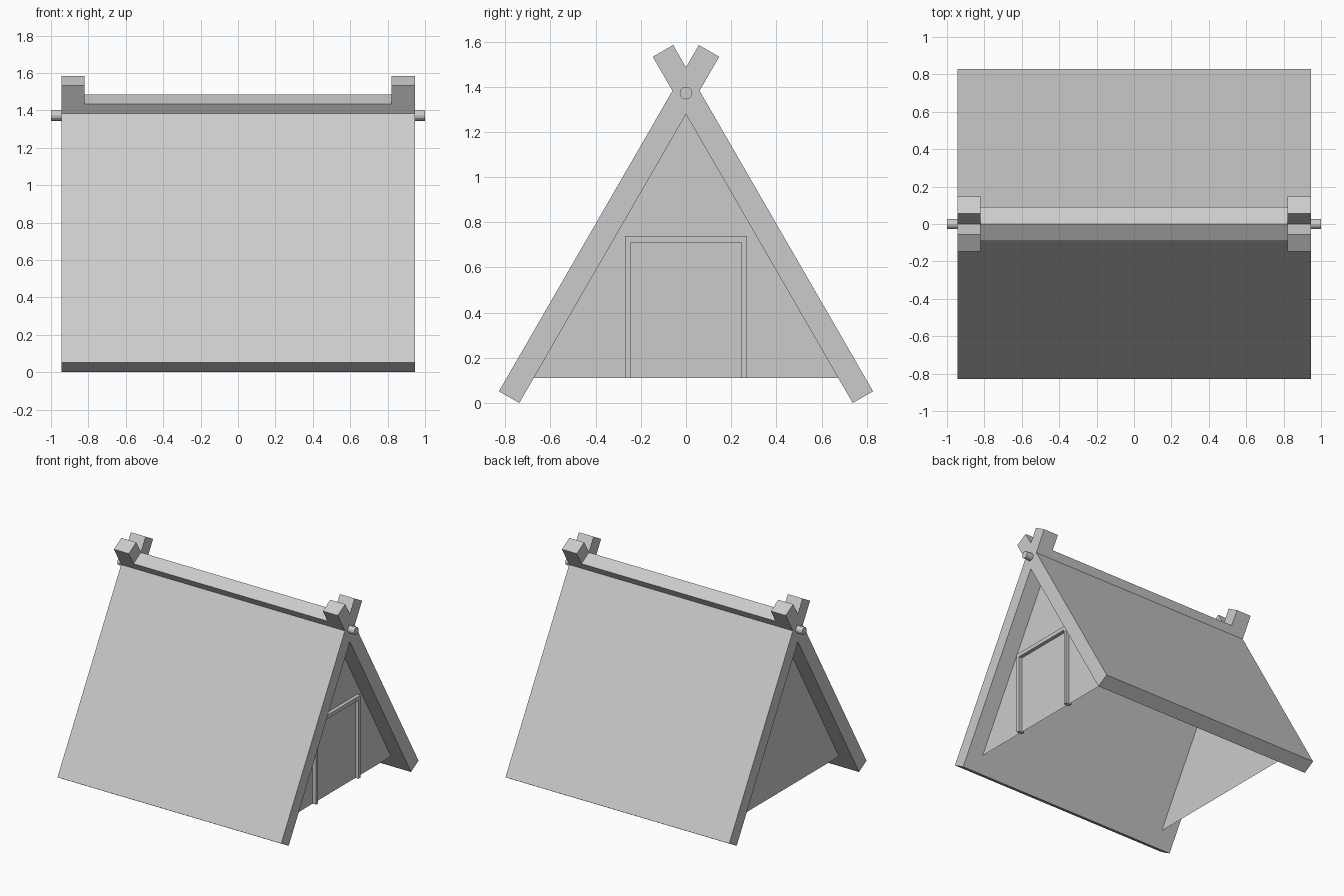
import bpy, bmesh, math
from mathutils import Vector

if "Cube" in bpy.data.objects:
    bpy.data.objects.remove(bpy.data.objects["Cube"])

HALF, NOTCH = 0.945, 0.82          # panel half length, start of the corner horns
FOOT_Y, THICK = 0.738, 0.104       # inner foot of the panel, panel thickness
RIDGE, HORN = 1.656, 1.77          # slope lengths to the ridge and to the horn tip


def make_object(name, faces, extrude=None):
    """Build an object from polygons, optionally extruded into a solid."""
    bm = bmesh.new()
    for pts in faces:
        face = bm.faces.new([bm.verts.new(p) for p in pts])
        if extrude:
            res = bmesh.ops.extrude_face_region(bm, geom=[face], use_keep_orig=True)
            verts = [v for v in res["geom"] if isinstance(v, bmesh.types.BMVert)]
            bmesh.ops.translate(bm, verts=verts, vec=extrude)
    bmesh.ops.recalc_face_normals(bm, faces=bm.faces)
    mesh = bpy.data.meshes.new(name)
    bm.to_mesh(mesh)
    bm.free()
    obj = bpy.data.objects.new(name, mesh)
    bpy.context.collection.objects.link(obj)
    return obj


# Sloped roof panels with raised horns at both ends, crossing at the ridge
outline = [(-HALF, 0), (HALF, 0), (HALF, HORN), (NOTCH, HORN), (NOTCH, RIDGE),
           (-NOTCH, RIDGE), (-NOTCH, HORN), (-HALF, HORN)]
c, s = math.cos(math.radians(60)), math.sin(math.radians(60))
for side, name in ((-1, "front_roof_panel"), (1, "back_roof_panel")):
    pts = [(x, side * (FOOT_Y - d * c), d * s) for x, d in outline]
    make_object(name, [pts], Vector((0, side * s, c)) * THICK)

# Thin triangular end walls, recessed under the roof
for x, name in ((NOTCH, "door_wall"), (-NOTCH, "rear_wall")):
    tri = [(x, -0.676, 0.11), (x, 0.676, 0.11), (x, 0, 1.28)]
    make_object(name, [tri if x > 0 else tri[::-1]])

# Door frame set through the right wall
frame = [(-0.27, 0.11), (-0.27, 0.74), (0.27, 0.74), (0.27, 0.11),
         (0.245, 0.11), (0.245, 0.71), (-0.245, 0.71), (-0.245, 0.11)]
make_object("door_frame", [[(0.80, y, z) for y, z in frame]], Vector((0.047, 0, 0)))

# Ridge pole poking out at both ends
bpy.ops.mesh.primitive_cylinder_add(vertices=12, radius=0.028, depth=2,
                                    location=(0, 0, 1.372),
                                    rotation=(0, math.pi / 2, 0))
bpy.context.object.name = "ridge_pole"
